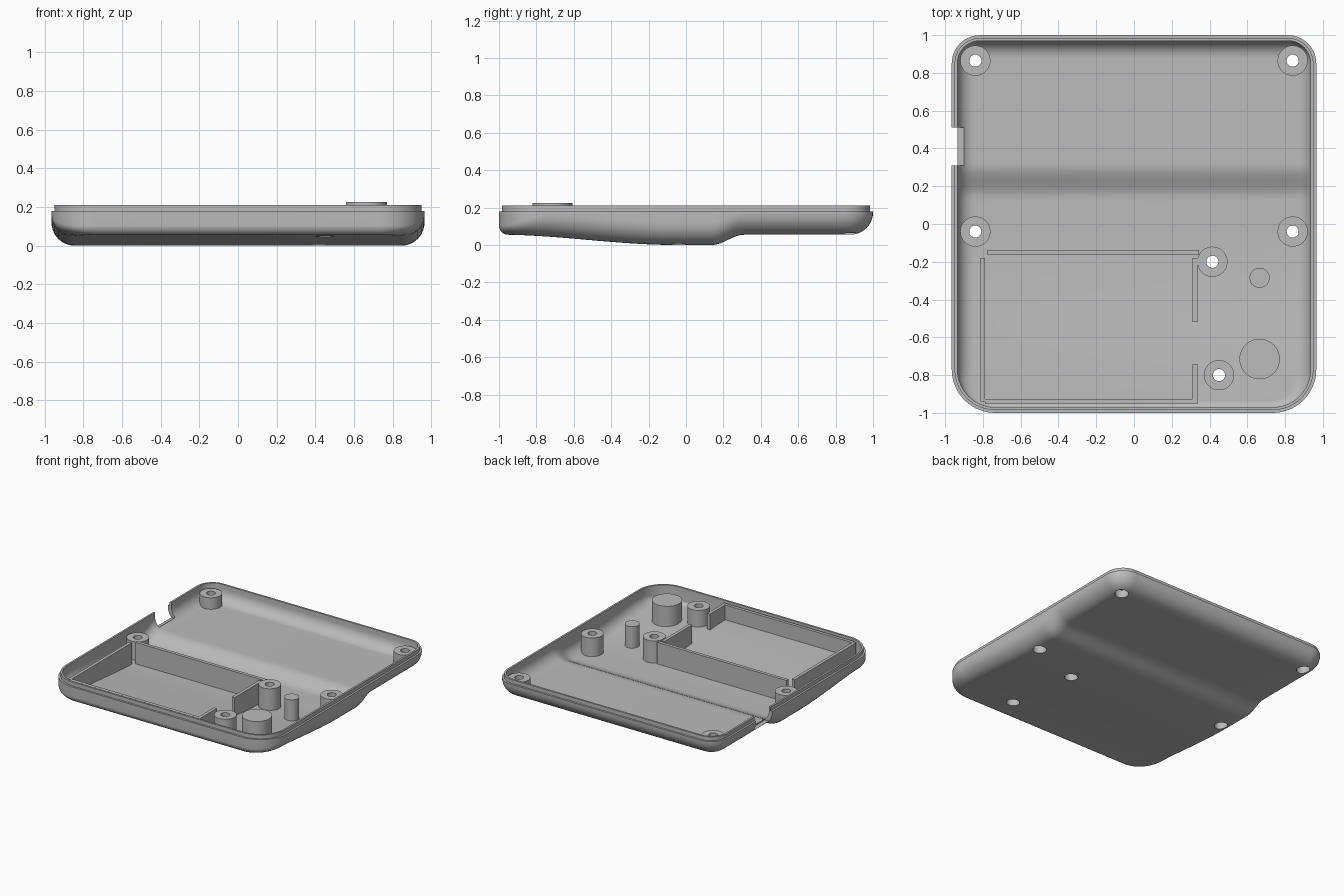
import bpy, bmesh, math
from mathutils import Matrix

cube = bpy.data.objects.get("Cube")
if cube:
    bpy.data.objects.remove(cube, do_unlink=True)

grey = bpy.data.materials.new("plain_grey")
grey.use_nodes = True
COLOR = (0.5, 0.5, 0.5, 1)
grey.diffuse_color = COLOR
grey.node_tree.nodes["Principled BSDF"].inputs["Base Color"].default_value = COLOR

HALF_X, RADIUS_BACK, RADIUS_FRONT = 0.965, 0.15, 0.23
EDGE_Z, LIP_Z, WALL = 0.18, 0.21, 0.03


def smooth(a, b, v):
    t = min(max((v - a) / (b - a), 0), 1)
    return t * t * (3 - 2 * t)


def floor_z(y):
    # Underside: slopes down from the front, then steps up towards the back
    return 0.055 * (1 - smooth(-1, -0.06, y) + smooth(0.14, 0.31, y))


def half_outline(t, d):
    """Right half of a rounded rectangle, back to front; t is the wall inset, d the fillet inset."""
    pts = []
    rb = RADIUS_BACK - t - d
    for i in range(11):
        a = math.pi / 2 * (1 - i / 10)
        pts.append((HALF_X - RADIUS_BACK + rb * math.cos(a), 1 - RADIUS_BACK + rb * math.sin(a)))
    start, end = 1 - RADIUS_BACK, RADIUS_FRONT - 1
    for i in range(1, 70):
        pts.append((HALF_X - t - d, start + (end - start) * i / 70))
    rx, ry = RADIUS_FRONT - t - d, RADIUS_FRONT - t - 0.4 * d
    for i in range(15):
        a = -math.pi / 2 * i / 14
        pts.append((HALF_X - RADIUS_FRONT + rx * math.cos(a), end + ry * math.sin(a)))
    return pts


def flat_ring(t, z):
    return [(x, y, z) for x, y in half_outline(t, 0)]


def bowl_rings(t, lift):
    """Rings of the filleted bowl, from the floor up to the wall."""
    r = 0.12 - lift
    rings = []
    for k in range(11):
        a = math.pi / 2 * k / 10
        ring = []
        for x, y in half_outline(t, r * (1 - math.sin(a))):
            height = 0.05 + 0.07 * smooth(-0.98, -0.72, y) - lift
            ring.append((x, y, floor_z(y) + lift + height * (1 - math.cos(a))))
        rings.append(ring)
    return rings


def finish(bm, name):
    bmesh.ops.recalc_face_normals(bm, faces=bm.faces)
    me = bpy.data.meshes.new(name)
    bm.to_mesh(me)
    bm.free()
    me.materials.append(grey)
    ob = bpy.data.objects.new(name, me)
    bpy.context.collection.objects.link(ob)
    return ob


def loft(name, rings):
    """Skin mirrored half rings and close both ends with strips across x."""
    bm = bmesh.new()
    loops = []
    for ring in rings:
        right = [bm.verts.new(p) for p in ring]
        left = [bm.verts.new((-x, y, z)) for x, y, z in ring]
        loops.append((right, left))
    for (r0, l0), (r1, l1) in zip(loops, loops[1:]):
        a, b = r0 + l0[::-1], r1 + l1[::-1]
        for i in range(len(a)):
            j = (i + 1) % len(a)
            bm.faces.new((a[i], a[j], b[j], b[i]))
    for r, l in (loops[0], loops[-1]):
        for i in range(len(r) - 1):
            bm.faces.new((r[i], r[i + 1], l[i + 1], l[i]))
    return finish(bm, name)


def cylinder(name, x, y, r, z0, z1):
    bm = bmesh.new()
    bmesh.ops.create_cone(bm, cap_ends=True, segments=48, radius1=r, radius2=r, depth=z1 - z0,
                          matrix=Matrix.Translation((x, y, (z0 + z1) / 2)))
    return finish(bm, name)


def box(name, x0, x1, y0, y1, z0, z1):
    bm = bmesh.new()
    bmesh.ops.create_cube(bm, size=1)
    for v in bm.verts:
        v.co = [lo + (c + 0.5) * (hi - lo) for c, lo, hi in zip(v.co, (x0, y0, z0), (x1, y1, z1))]
    return finish(bm, name)


def boolean(ob, cutter, operation, keep=False):
    mod = ob.modifiers.new("cut", 'BOOLEAN')
    mod.object, mod.operation, mod.solver = cutter, operation, 'EXACT'
    bpy.context.view_layer.objects.active = ob
    bpy.ops.object.modifier_apply(modifier=mod.name)
    if not keep:
        bpy.data.objects.remove(cutter, do_unlink=True)


# Shell: outer bowl, stepped rim, inner bowl
rim = [flat_ring(0, EDGE_Z), flat_ring(WALL / 2, EDGE_Z), flat_ring(WALL / 2, LIP_Z), flat_ring(WALL, LIP_Z)]
shell = loft("shell", bowl_rings(0, 0) + rim + bowl_rings(WALL, WALL)[::-1])
parts = [shell]

# Port opening in the right wall
boolean(shell, box("port_cutter", -1.1, -0.9, 0.31, 0.51, 0.095, 0.4), 'DIFFERENCE')

# Solid that trims the inner parts so their feet end inside the shell
trim = loft("trim_helper", bowl_rings(0.01, 0.01) + [flat_ring(0.01, 0.4)])

# Screw bosses with through holes and counterbores
bosses = [(sx * 0.84, y, 0.175) for sx in (-1, 1) for y in (0.865, -0.04)]
bosses += [(0.415, -0.2, 0.205), (0.45, -0.8, 0.205)]
for n, (x, y, top) in enumerate(bosses):
    boss = cylinder(f"screw_boss_{n + 1}", x, y, 0.08, -0.1, top)
    boolean(boss, trim, 'INTERSECT', keep=True)
    bore_top = floor_z(y) + 0.06
    boolean(shell, cylinder("bore_cutter", x, y, 0.048, -0.2, bore_top), 'DIFFERENCE')
    boolean(boss, cylinder("bore_cutter", x, y, 0.048, -0.2, bore_top), 'DIFFERENCE')
    boolean(boss, cylinder("hole_cutter", x, y, 0.032, -0.3, 0.5), 'DIFFERENCE')
    # Clear the rest of the shell inside the hole
    boolean(shell, cylinder("hole_cutter", x, y, 0.032, -0.3, 0.5), 'DIFFERENCE')
    parts.append(boss)

# Support posts and compartment fences
inner = [
    cylinder("large_post", 0.665, -0.715, 0.107, -0.1, 0.225),
    cylinder("small_post", 0.665, -0.285, 0.053, -0.1, 0.205),
    box("back_fence", -0.775, 0.345, -0.163, -0.137, -0.1, 0.2),
    box("right_fence", -0.815, -0.79, -0.94, -0.18, -0.1, 0.2),
    box("front_fence", -0.79, 0.335, -0.952, -0.927, -0.1, 0.2),
    box("left_fence_back", 0.31, 0.335, -0.52, -0.18, -0.1, 0.2),
    box("left_fence_front", 0.31, 0.335, -0.93, -0.74, -0.1, 0.2),
]
for ob in inner:
    boolean(ob, trim, 'INTERSECT', keep=True)
parts += inner
bpy.data.objects.remove(trim, do_unlink=True)

# Smooth shading with sharp edges kept
bpy.ops.object.select_all(action='DESELECT')
for ob in parts:
    ob.select_set(True)
bpy.context.view_layer.objects.active = shell
bpy.ops.object.shade_smooth_by_angle(angle=math.radians(30))
